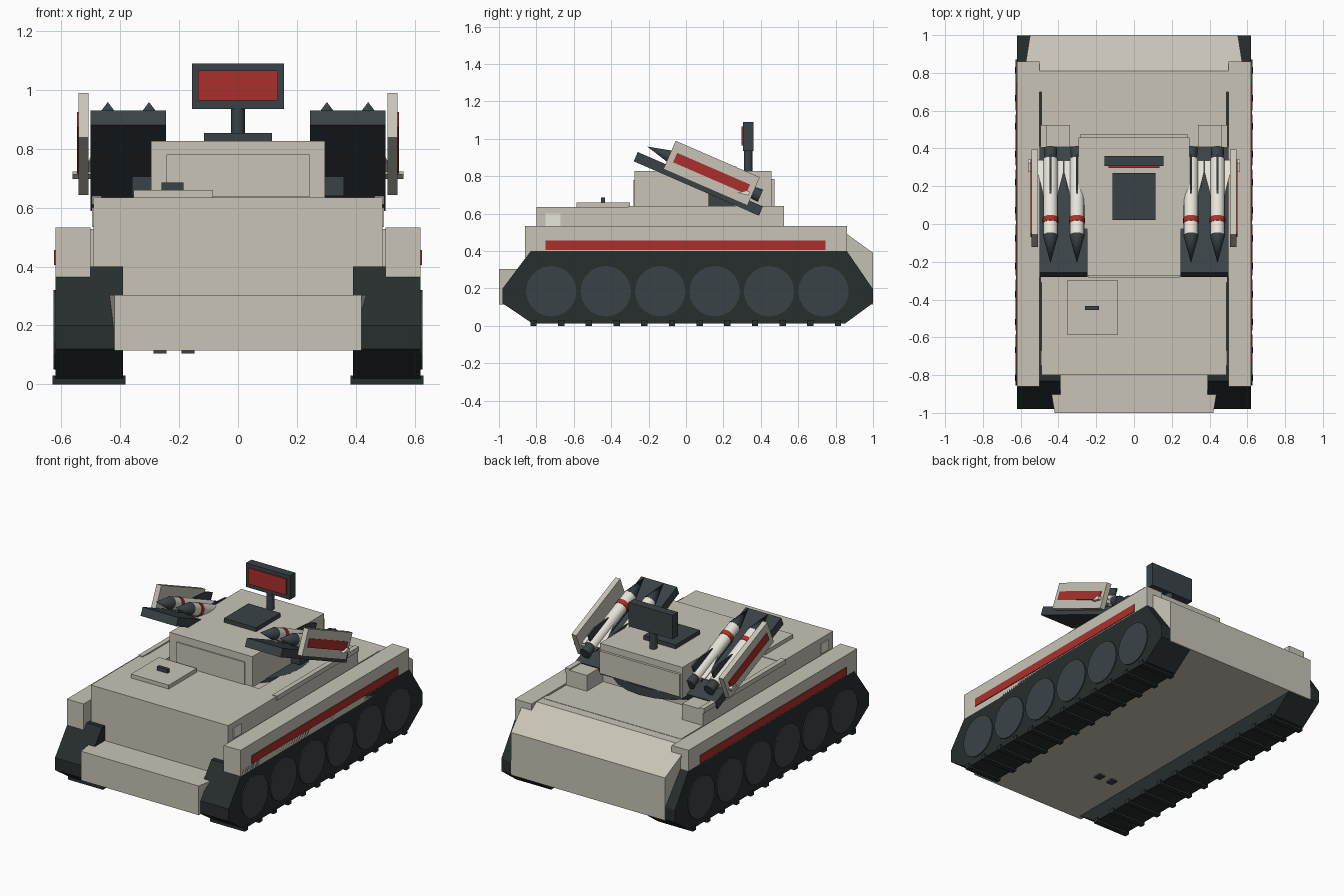
import bpy, bmesh
from math import radians, pi
from mathutils import Matrix, Vector

if "Cube" in bpy.data.objects:
    bpy.data.objects.remove(bpy.data.objects["Cube"])


def mat(name, rgb):
    m = bpy.data.materials.new(name)
    m.diffuse_color = (*rgb, 1)
    m.use_nodes = True
    m.node_tree.nodes["Principled BSDF"].inputs["Base Color"].default_value = m.diffuse_color
    return m


TAN = mat("tan", (0.58, 0.55, 0.47))
WHITE = mat("off_white", (0.8, 0.78, 0.7))
DARK = mat("dark_steel", (0.042, 0.055, 0.062))
TRACK = mat("track_black", (0.02, 0.027, 0.027))
RED = mat("red", (0.4, 0.03, 0.025))
I4 = Matrix.Identity(4)


def finish(name, bm, m, xf=I4, smooth=False):
    bmesh.ops.recalc_face_normals(bm, faces=bm.faces)
    me = bpy.data.meshes.new(name)
    bm.to_mesh(me)
    bm.free()
    me.transform(xf)
    me.materials.append(m)
    ob = bpy.data.objects.new(name, me)
    bpy.context.collection.objects.link(ob)
    if smooth:
        bpy.context.view_layer.objects.active = ob
        bpy.ops.object.select_all(action='DESELECT')
        ob.select_set(True)
        bpy.ops.object.shade_smooth_by_angle(angle=radians(35))
    return ob


def box(name, x, y, z, m, xf=I4):
    """Box from three (min, max) ranges."""
    bm = bmesh.new()
    bmesh.ops.create_cube(bm, size=1)
    for v in bm.verts:
        v.co = [(a + b) / 2 + c * (b - a) for c, (a, b) in zip(v.co, (x, y, z))]
    return finish(name, bm, m, xf)


def prism(name, pts, x0, x1, m, xf=I4):
    """Side (y, z) profile extruded from x0 to x1."""
    bm = bmesh.new()
    f = bm.faces.new([bm.verts.new((x0, *p)) for p in pts])
    r = bmesh.ops.extrude_face_region(bm, geom=[f])
    for v in r['geom']:
        if isinstance(v, bmesh.types.BMVert):
            v.co.x = x1
    return finish(name, bm, m, xf)


def cone(name, c, axis, r1, r2, depth, m, n=16, xf=I4, smooth=True):
    bm = bmesh.new()
    rot = Vector((0, 0, 1)).rotation_difference(Vector(axis)).to_matrix().to_4x4()
    bmesh.ops.create_cone(bm, cap_ends=True, segments=n, radius1=r1, radius2=r2,
                          depth=depth, matrix=Matrix.Translation(c) @ rot)
    bmesh.ops.remove_doubles(bm, verts=bm.verts, dist=1e-5)
    return finish(name, bm, m, xf, smooth)


# Hull
prism("hull", [(-.8, .115), (-.8, .635), (-.275, .635), (-.275, .53), (.75, .53), (.75, .115)],
      -.49, .49, TAN)
box("centre_deck", (-.34, .34), (-.3, .36), (.5, .61), TAN)
nose = box("lower_nose", (-.42, .42), (-1, -.79), (.115, .303), TAN)
for v in nose.data.vertices:
    if v.co.y > -.9 and v.co.z > .2:
        v.co.x *= .455 / .42
rear = prism("rear_hull", [(.7, .115), (.7, .528), (.81, .528), (1, .39), (1, .115)], -.58, .58, TAN)
for v in rear.data.vertices:
    if v.co.y > .9:
        v.co.x *= .55 / .58
for x in (-.265, -.17):
    box("belly_fitting", (x - .022, x + .022), (-.55, -.5), (.105, .125), DARK)

# Driver hatch
box("hatch", (-.355, -.085), (-.585, -.3), (.62, .66), TAN)
box("hatch_handle", (-.26, -.185), (-.455, -.433), (.655, .685), DARK)

# Running gear and sides
for s in (-1, 1):
    prism("track", [(-.82, .012), (-.98, .12), (-.98, .2), (-.83, .4), (.86, .4),
                    (.997, .2), (.997, .12), (.85, .012)], s * .39, s * .62, TRACK)
    for i in range(12):
        y = -.815 + i * .148
        box("track_cleat", sorted((s * .382, s * .63)), (y - .017, y + .017), (0, .03), TRACK)
    for i in range(6):
        cone("road_wheel", (s * .612, -.72 + i * .291, .185), (1, 0, 0), .135, .135, .03,
             DARK, 20, smooth=False)
    box("fender", sorted((s * .5, s * .62)), (-.86, .86), (.365, .533), TAN)
    box("side_stripe", sorted((s * .61, s * .625)), (-.75, .745), (.405, .457), RED)
    box("upper_side", sorted((s * .34, s * .49)), (-.3, .525), (.5, .632), TAN)
    box("side_rail", sorted((s * .463, s * .495)), (-.31, .525), (.61, .64), TAN)
    box("side_lamp", sorted((s * .48, s * .495)), (-.75, -.67), (.535, .6), WHITE)

# Turret
cone("turret_ring", (0, .095, .605), (0, 0, 1), .38, .38, .055, DARK, 24)
box("turret", (-.295, .295), (-.275, .457), (.628, .827), TAN)
box("turret_front_panel", (-.243, .243), (-.282, -.2), (.636, .78), TAN)
box("turret_rear_panel", (-.285, .285), (.4, .473), (.64, .785), TAN)
box("roof_plate", (-.115, .115), (.02, .27), (.82, .853), DARK)
cone("radar_post", (0, .332, .89), (0, 0, 1), .023, .023, .14, DARK, 12)
box("radar_panel", (-.157, .157), (.306, .36), (.935, 1.09), DARK)
box("radar_face", (-.136, .136), (.297, .32), (.963, 1.066), RED)

# Tilted missile launchers
tilt = Matrix.Translation((0, .066, .759)) @ Matrix.Rotation(radians(-23.5), 4, 'X')
for s in (-1, 1):
    box("launcher_tray", sorted((s * .245, s * .5)), (-.365, .365), (-.027, .027), DARK, tilt)
    box("launcher_shield", sorted((s * .508, s * .542)), (-.203, .287), (-.002, .163), TAN, tilt)
    box("shield_stripe", sorted((s * .53, s * .547)), (-.17, .255), (.052, .107), RED, tilt)
    for x in (s * .302, s * .442):
        cone("missile_nose", (x, -.25, .074), (0, -1, 0), .04, 0, .16, DARK, 16, tilt)
        cone("missile_body", (x, .05, .074), (0, 1, 0), .039, .039, .44, WHITE, 16, tilt)
        cone("missile_band", (x, -.085, .074), (0, 1, 0), .042, .042, .03, RED, 16, tilt)
        cone("missile_nozzle", (x, .295, .074), (0, 1, 0), .03, .036, .07, DARK, 16, tilt)
        # swept fins, modelled upright then turned around the missile axis
        for k, span in enumerate((.085, .068, .06, .068)):
            spin = Matrix.Translation((x, 0, .074)) @ Matrix.Rotation(k * pi / 2, 4, 'Y')
            prism("missile_fin", [(.03, .03), (.19, span), (.26, span), (.26, .03)],
                  -.005, .005, DARK if k == 0 else WHITE, tilt @ spin)
        box("missile_saddle", (x - .022, x + .022), (-.1, .25), (.02, .05), DARK, tilt)
    # pokes out past the shield near the tail
    prism("tail_fin_tip", [(.21, .04), (.27, .05), (.27, .07), (.25, .07)],
          s * .45, s * .562, WHITE, tilt)
    # launcher mount
    box("launcher_mount", sorted((s * .28, s * .36)), (.12, .26), (.64, .74), DARK)
